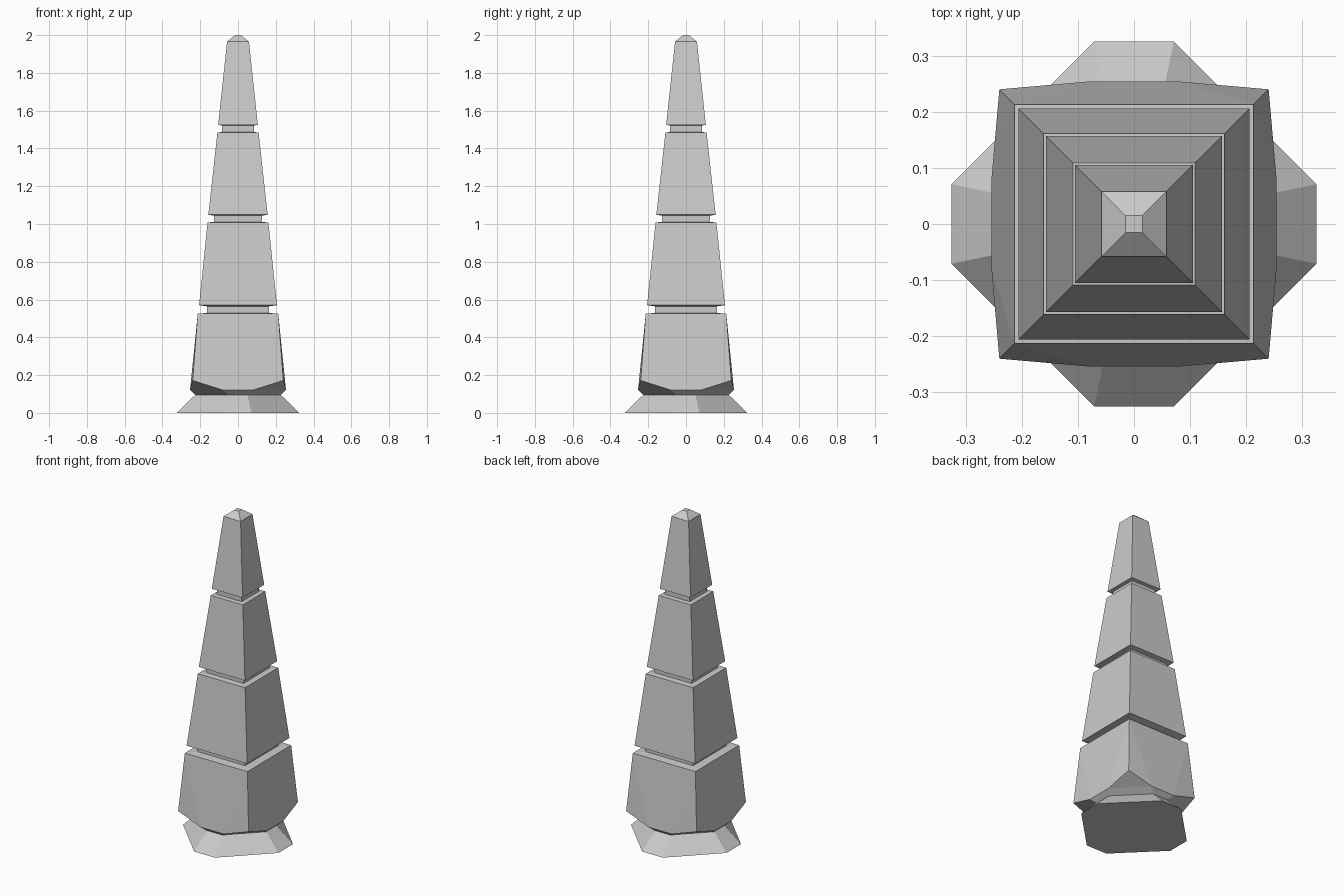
import bpy, bmesh

if "Cube" in bpy.data.objects:
    bpy.data.objects.remove(bpy.data.objects["Cube"])


def octagon(bm, a, b, z):
    # eight-sided ring: long half width a, short half width b
    pts = [(b, -a), (a, -b), (a, b), (b, a), (-b, a), (-a, b), (-a, -b), (-b, -a)]
    return [bm.verts.new((x, y, z)) for x, y in pts]


def square(bm, h, z):
    return [bm.verts.new((x * h, y * h, z)) for x, y in ((1, -1), (1, 1), (-1, 1), (-1, -1))]


def bridge(bm, lo, hi):
    n = len(lo)
    for i in range(n):
        j = (i + 1) % n
        bm.faces.new((lo[i], lo[j], hi[j], hi[i]))


def finish(bm, name):
    bmesh.ops.recalc_face_normals(bm, faces=bm.faces)
    me = bpy.data.meshes.new(name)
    bm.to_mesh(me)
    bm.free()
    ob = bpy.data.objects.new(name, me)
    bpy.context.collection.objects.link(ob)
    return ob


# Flared foot and lowest block with clipped bottom corners
bm = bmesh.new()
foot = octagon(bm, 0.325, 0.071, 0.0)
waist = octagon(bm, 0.226, 0.05, 0.096)
rim = octagon(bm, 0.254, 0.08, 0.121)
corner = square(bm, 0.24, 0.172)
top = square(bm, 0.213, 0.525)
bm.faces.new(foot)
bridge(bm, foot, waist)
bridge(bm, waist, rim)
for i in range(4):
    a, b = rim[2 * i], rim[2 * i + 1]      # either side of corner i
    c = rim[(2 * i + 2) % 8]
    j = (i + 1) % 4
    bm.faces.new((a, b, corner[i]))        # clipped corner
    bm.faces.new((b, c, top[j], top[i]))   # block side
    bm.faces.new((b, top[i], corner[i]))
    bm.faces.new((c, corner[j], top[j]))
finish(bm, "foot_block")

# Stacked tapering blocks with recessed necks and a pyramid cap
profile = [(0.213, 0.525), (0.163, 0.529), (0.163, 0.564), (0.206, 0.57),
           (0.161, 1.008), (0.126, 1.011), (0.126, 1.044), (0.157, 1.049),
           (0.109, 1.484), (0.084, 1.487), (0.084, 1.521), (0.105, 1.525),
           (0.058, 1.965), (0.015, 2.0)]
bm = bmesh.new()
rings = [square(bm, h, z) for h, z in profile]
for lo, hi in zip(rings, rings[1:]):
    bridge(bm, lo, hi)
bm.faces.new(rings[-1])
spire = finish(bm, "spire")
# The open bottom sits on the foot block, so make sure its faces point outward
if spire.data.polygons[-1].normal.z < 0:
    spire.data.flip_normals()
